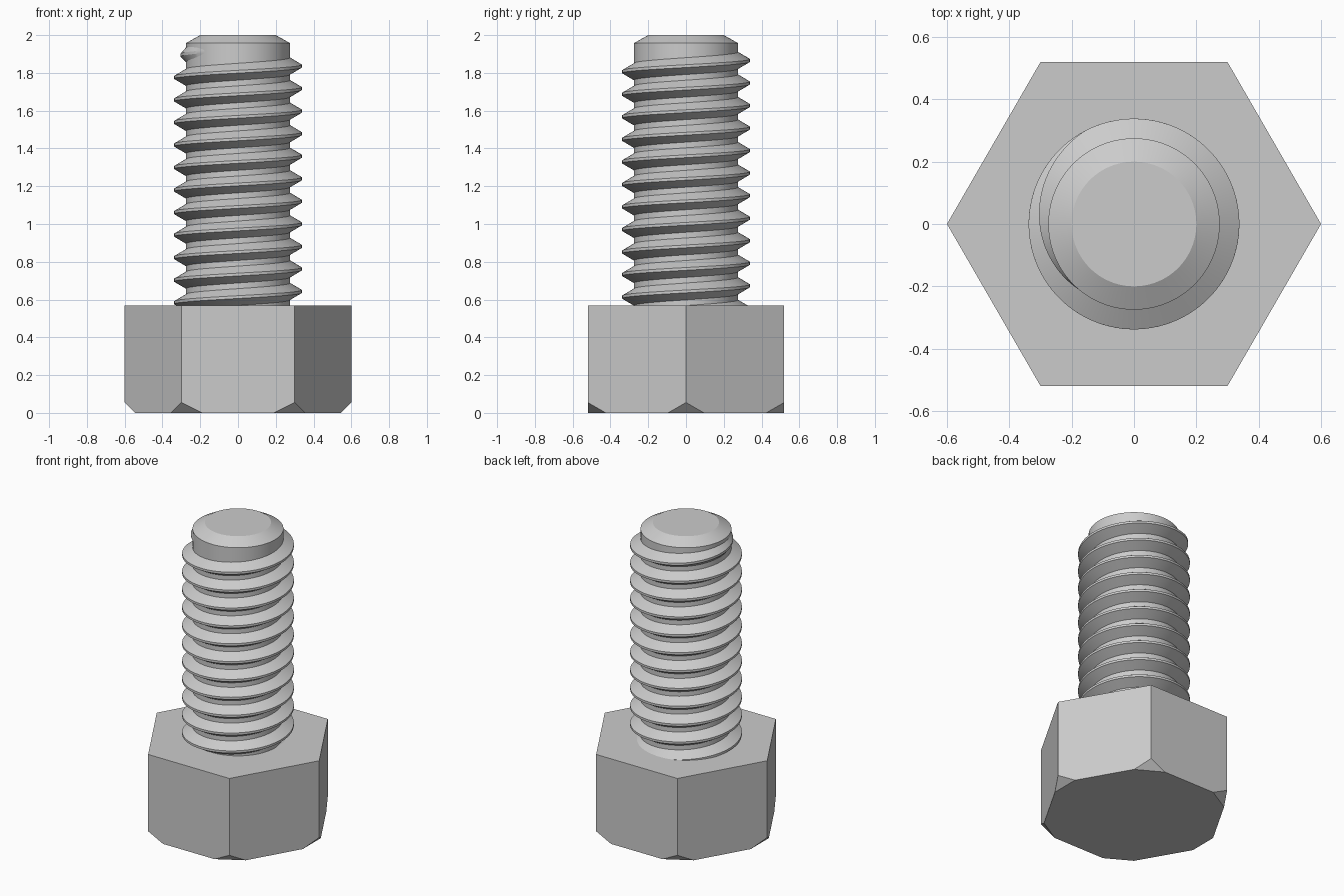
import bpy
import bmesh
from math import sin, cos, pi, radians
from mathutils import Vector

cube = bpy.data.objects.get("Cube")
if cube:
    bpy.data.objects.remove(cube, do_unlink=True)

# Main dimensions
HEAD_R, HEAD_H, HEAD_CUT = 0.6, 0.568, 0.055
ROOT_R, CREST_R = 0.275, 0.338
TOP = 2.0
PITCH = 0.1193
CREST_Z = 1.836                     # height of the last full crest on the +x side
SEGS = 96

steel = bpy.data.materials.new("steel grey")
steel.use_nodes = True
GREY = (0.6, 0.6, 0.6, 1)
steel.diffuse_color = GREY
steel.node_tree.nodes["Principled BSDF"].inputs["Base Color"].default_value = GREY


def polar(radius, angle, z):
    return Vector((radius * cos(angle), radius * sin(angle), z))


def finish(bm, name, smooth=True):
    bmesh.ops.recalc_face_normals(bm, faces=bm.faces)
    mesh = bpy.data.meshes.new(name)
    bm.to_mesh(mesh)
    bm.free()
    mesh.materials.append(steel)
    obj = bpy.data.objects.new(name, mesh)
    bpy.context.collection.objects.link(obj)
    if smooth:
        bpy.ops.object.select_all(action='DESELECT')
        obj.select_set(True)
        bpy.context.view_layer.objects.active = obj
        bpy.ops.object.shade_smooth_by_angle(angle=radians(20))
    return obj


def bridge(bm, a, b, closed):
    n = len(a)
    for i in range(n if closed else n - 1):
        j = (i + 1) % n
        bm.faces.new((a[i], a[j], b[j], b[i]))


def stack(bm, sections):
    """Skin closed cross-sections and cap both ends."""
    rings = [[bm.verts.new(p) for p in s] for s in sections]
    for a, b in zip(rings, rings[1:]):
        bridge(bm, a, b, True)
    bm.faces.new(rings[0])
    bm.faces.new(rings[-1])


def ring(radius, z, sides):
    return [polar(radius, 2 * pi * i / sides, z) for i in range(sides)]


# Hexagonal head, its lower corners cut off flat
bm = bmesh.new()
stack(bm, [ring(HEAD_R, z, 6) for z in (0, HEAD_H)])
for i in range(6):
    a = i * pi / 3
    bmesh.ops.bisect_plane(
        bm, geom=bm.verts[:] + bm.edges[:] + bm.faces[:], dist=1e-5,
        plane_co=polar(HEAD_R, a, HEAD_CUT), plane_no=polar(1, a, -1),
        clear_outer=True)
    bmesh.ops.holes_fill(bm, edges=[e for e in bm.edges if e.is_boundary], sides=0)
finish(bm, "hex_head", smooth=False)

# Plain core of the shank with a chamfered tip
bm = bmesh.new()
stack(bm, [ring(r, z, SEGS) for r, z in
           ((ROOT_R, 0.5), (ROOT_R, 1.958), (0.2, TOP))])
finish(bm, "shank_core")

# Right-handed thread ridge, starting inside the head and fading out near the tip
START, FADE, END = radians(-4180), radians(118), radians(235)
steps = round((END - START) / (2 * pi) * SEGS)
SINK = 0.01
crest_half = PITCH / 16
root_half = PITCH * 3 / 8 + SINK * 0.577
sections = []
for i in range(steps + 1):
    a = START + (END - START) * i / steps
    z = CREST_Z + PITCH * a / (2 * pi)
    fade = max(0, (a - FADE) / (END - FADE))
    crest = CREST_R + (ROOT_R - 0.003 - CREST_R) * fade
    sections.append([polar(r, a, z + h) for r, h in (
        (ROOT_R - SINK, -root_half), (crest, -crest_half),
        (crest, crest_half), (ROOT_R - SINK, root_half))])
bm = bmesh.new()
stack(bm, sections)
finish(bm, "thread")
